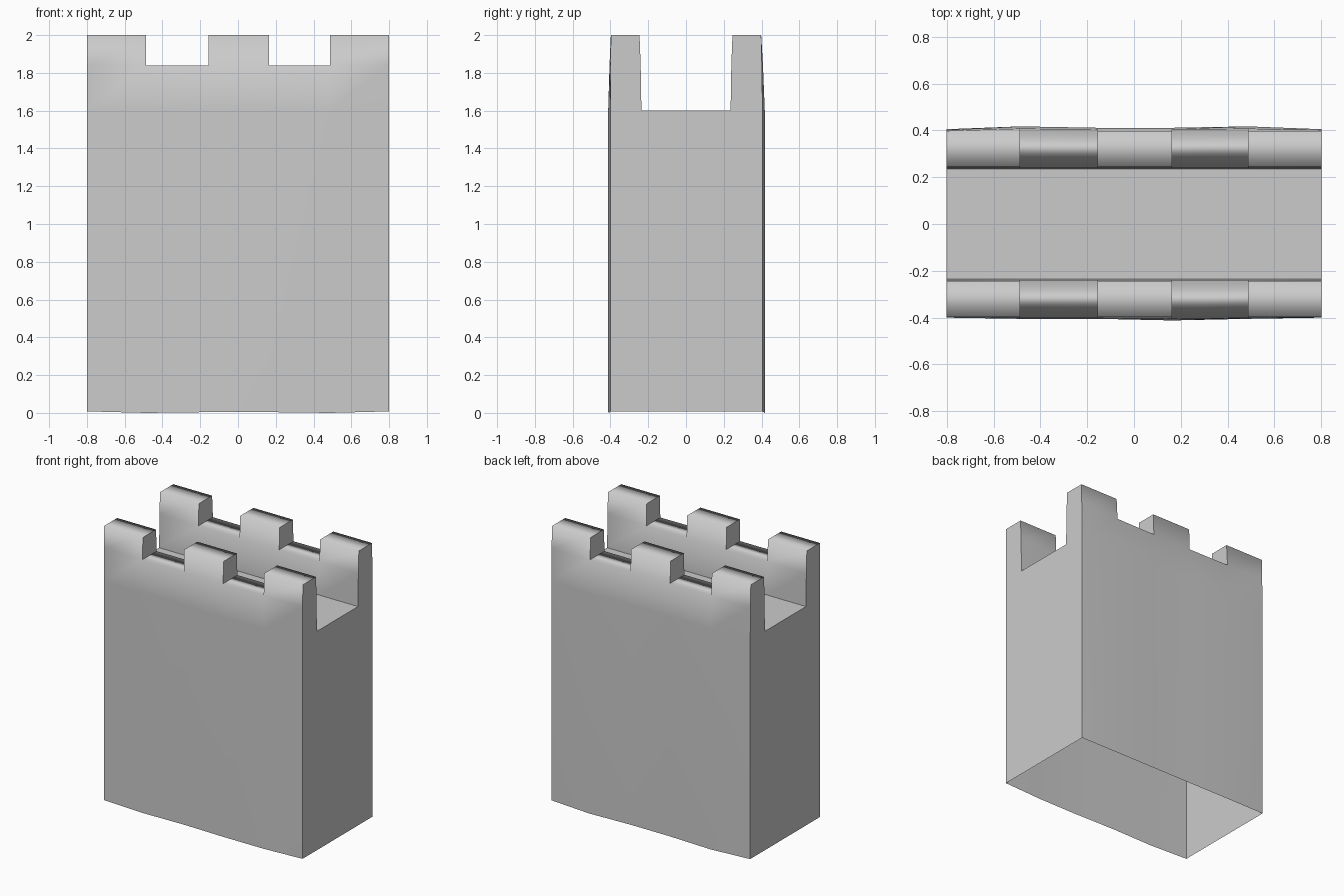
import bpy
import bmesh
import math

if "Cube" in bpy.data.objects:
    bpy.data.objects.remove(bpy.data.objects["Cube"])

# Column positions along the wall: merlon, gap, merlon, gap, merlon
COLS = [-0.8, -0.487, -0.155, 0.163, 0.488, 0.8]
FRONT = [-0.40, -0.405, -0.405, -0.412, -0.405, -0.40]   # gently bowed faces
BACK = [0.405, 0.417, 0.411, 0.411, 0.417, 0.405]
FOOT = [0.008, 0.0, 0.004, 0.004, 0.0, 0.008]
DECK, SILL, TOP = 1.6, 1.84, 2.0


def parapet_side(outer, sign, foot):
    """Half of the U-shaped section, from the foot up and over to the deck."""
    edge = sign * 0.398
    return [(outer, foot), (outer, DECK), ((outer + edge) / 2, SILL), (edge, TOP),
            (sign * 0.246, TOP), (sign * 0.24, SILL), (sign * 0.236, DECK)]


bm = bmesh.new()
sections = []
for x, front, back, foot in zip(COLS, FRONT, BACK, FOOT):
    profile = parapet_side(front, -1, foot) + parapet_side(back, 1, foot)[::-1]
    sections.append([(x, y, z) for y, z in profile])
rings = [[bm.verts.new(co) for co in s] for s in sections]

# Long faces: merlon bays follow the full section, gap bays stop at the sill
full = list(range(14))
notched = [0, 1, 2, 5, 6, 7, 8, 11, 12, 13]
for i in range(5):
    a, b = rings[i], rings[i + 1]
    path = notched if i % 2 else full
    for p, q in zip(path, path[1:]):
        bm.faces.new((a[p], b[p], b[q], a[q]))

# Merlon cheeks and the two end walls (the underside stays open)
for ring in rings[1:-1]:
    for s in (2, 8):
        bm.faces.new(ring[s:s + 4])
bm.faces.new(rings[0])
bm.faces.new(rings[-1])
bmesh.ops.recalc_face_normals(bm, faces=bm.faces[:])

# Make sure the deck points up
bm.normal_update()
deck = [f for f in bm.faces if all(abs(v.co.z - DECK) < 0.001 for v in f.verts)]
if deck[0].normal.z < 0:
    bmesh.ops.reverse_faces(bm, faces=bm.faces[:])

# Soft shading over the parapet crests, crisp edges elsewhere
for f in bm.faces:
    f.smooth = True
for e in bm.edges:
    u, v = e.verts
    crest = abs(u.co.x - v.co.x) > 0.1 and min(u.co.z, v.co.z) > 1.7
    if len(e.link_faces) == 2 and not crest:
        e.smooth = e.calc_face_angle() < math.radians(30)

mesh = bpy.data.meshes.new("castle_wall")
bm.to_mesh(mesh)
bm.free()
wall = bpy.data.objects.new("castle_wall", mesh)
bpy.context.collection.objects.link(wall)
